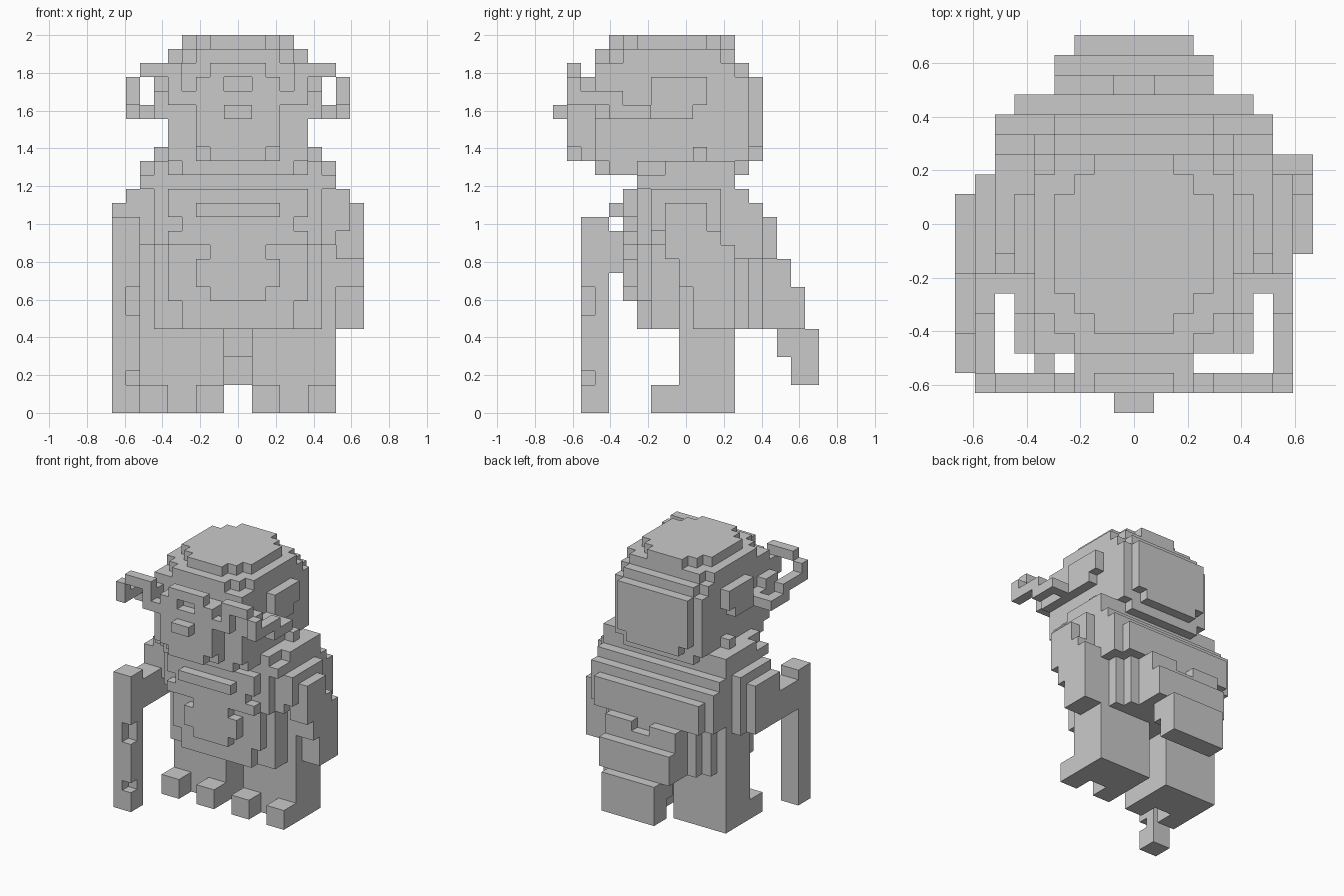
import bpy
import bmesh
import math
from mathutils import Vector

UNIT = 2 / 27  # edge of one cube of the blocky grid
DEPTH_SHIFT = 9.5

if "Cube" in bpy.data.objects:
    bpy.data.objects.remove(bpy.data.objects["Cube"], do_unlink=True)

grey = bpy.data.materials.new("plain_grey")
grey.use_nodes = True
COLOUR = (0.59, 0.59, 0.59, 1)
grey.diffuse_color = COLOUR
grey.node_tree.nodes["Principled BSDF"].inputs["Base Color"].default_value = COLOUR

AXES = [Vector(axis) for axis in ((1, 0, 0), (0, 1, 0), (0, 0, 1))]


def fill(boxes, mirror):
    """Turn boxes (x from, to, y from, to, z from, to) into a set of grid cells."""
    cells = set()
    for left, right, front, back, low, high in boxes:
        for x in range(left, right):
            for y in range(front, back):
                for z in range(low, high):
                    cells.add((x, y, z))
                    if mirror:
                        cells.add((-1 - x, y, z))
    return cells


def part(name, boxes, mirror=True, cuts=()):
    """Build the outer skin of the joined boxes as one flat-shaded object."""
    cells = fill(boxes, mirror) - fill(cuts, mirror)
    bm = bmesh.new()
    for cell in cells:
        for index, axis in enumerate(AXES):
            side, up = AXES[index - 2], AXES[index - 1]
            for sign in (-1, 1):
                beside = tuple(int(a + sign * b) for a, b in zip(cell, axis))
                if beside in cells:
                    continue
                start = Vector(cell) + (axis if sign > 0 else Vector())
                corners = [start, start + side, start + side + up, start + up]
                if sign < 0:
                    corners.reverse()
                verts = [bm.verts.new((c.x * UNIT, (c.y - DEPTH_SHIFT) * UNIT, c.z * UNIT))
                         for c in corners]
                bm.faces.new(verts)
    bmesh.ops.remove_doubles(bm, verts=bm.verts, dist=UNIT / 100)
    bmesh.ops.dissolve_limit(bm, angle_limit=math.radians(1),
                             verts=bm.verts, edges=bm.edges)
    mesh = bpy.data.meshes.new(name)
    bm.to_mesh(mesh)
    bm.free()
    mesh.materials.append(grey)
    bpy.context.collection.objects.link(bpy.data.objects.new(name, mesh))


# Rounded head with a raised plate on the back
part("head", [
    (0, 2, 4, 13, 26, 27),
    (0, 3, 5, 12, 26, 27),
    (0, 4, 6, 11, 26, 27),
    (0, 3, 3, 13, 25, 26),
    (0, 4, 4, 13, 25, 26),
    (0, 5, 5, 12, 25, 26),
    (0, 4, 3, 14, 24, 25),
    (0, 5, 3, 13, 24, 25),
    (0, 5, 3, 14, 18, 24),
    (0, 4, 3, 14, 17, 18),
    (0, 5, 4, 13, 17, 18),
])
part("head_back_plate", [(0, 4, 14, 15, 18, 24)], cuts=[(3, 4, 14, 15, 18, 19)])

# Face plate with a recess in the brow
part("face", [
    (0, 3, 2, 3, 18, 24),
    (0, 2, 1, 2, 18, 25),
    (0, 3, 1, 2, 19, 24),
    (0, 5, 1, 2, 22, 23),
    (4, 5, 1, 2, 22, 25),
], cuts=[(0, 1, 1, 2, 23, 24)])
part("nose", [(0, 1, 0, 1, 21, 22)])

# Loops that leave the brow, run back along the sides and join the ears
part("side_loops", [
    (5, 7, 1, 2, 24, 25),
    (7, 8, 1, 2, 22, 24),
    (7, 8, 2, 5, 22, 23),
    (7, 8, 4, 7, 21, 22),
    (5, 7, 6, 7, 21, 22),
])
part("loop_joint", [(-5, -4, 2, 3, 22, 24)], mirror=False)
part("ears", [
    (5, 6, 3, 5, 21, 23),
    (5, 6, 5, 7, 21, 22),
    (5, 6, 7, 11, 21, 24),
], cuts=[(5, 6, 10, 11, 21, 22)])

# Torso: wide chest with a ledge above a narrower rounded waist
part("torso", [
    (0, 6, 6, 13, 17, 18),
    (0, 7, 8, 13, 16, 18),
    (0, 7, 6, 13, 16, 17),
    (0, 7, 7, 14, 12, 16),
    (0, 6, 6, 14, 12, 16),
    (0, 5, 5, 14, 14, 16),
    (0, 4, 5, 14, 13, 14),
    (0, 5, 5, 14, 12, 13),
    (0, 4, 6, 15, 6, 12),
    (0, 5, 6, 15, 8, 12),
    (0, 5, 7, 15, 6, 12),
    (0, 6, 7, 14, 6, 12),
    (0, 7, 9, 13, 6, 12),
])
part("shoulders", [
    (5, 6, 10, 11, 18, 19),
    (7, 8, 7, 12, 13, 16),
])
part("chest_bar", [(0, 3, 4, 5, 14, 15)])

# Stepped belly disc below the chest ledge
part("belly", [
    (0, 2, 5, 6, 8, 12),
    (0, 3, 5, 6, 9, 11),
])

# Cape falling into a tail in overlapping steps
part("cape", [
    (0, 7, 13, 14, 11, 16),
    (0, 7, 14, 15, 11, 15),
    (0, 6, 15, 16, 11, 14),
    (0, 4, 15, 17, 9, 11),
    (0, 4, 15, 18, 6, 9),
], cuts=[(0, 1, 16, 17, 10, 11)])
part("tail", [
    (0, 3, 17, 19, 2, 6),
    (0, 3, 16, 17, 4, 6),
])

# Hanging left arm
part("left_arm", [
    (7, 9, 8, 11, 12, 15),
    (7, 9, 8, 12, 11, 13),
    (7, 9, 9, 13, 9, 12),
    (7, 9, 10, 13, 6, 9),
], mirror=False)

# Right arm reaching forward to the staff
part("right_arm", [
    (-9, -7, 7, 11, 10, 15),
    (-8, -7, 11, 12, 10, 15),
    (-9, -7, 4, 7, 10, 13),
], mirror=False)
part("staff", [(-9, -7, 2, 4, 0, 14)], mirror=False, cuts=[
    (-8, -7, 2, 3, 7, 9),
    (-8, -7, 2, 3, 2, 3),
])

# Legs with two toes each
part("legs", [(1, 7, 9, 13, 0, 6)])
part("toes", [
    (1, 3, 7, 9, 0, 2),
    (5, 7, 7, 9, 0, 2),
])
